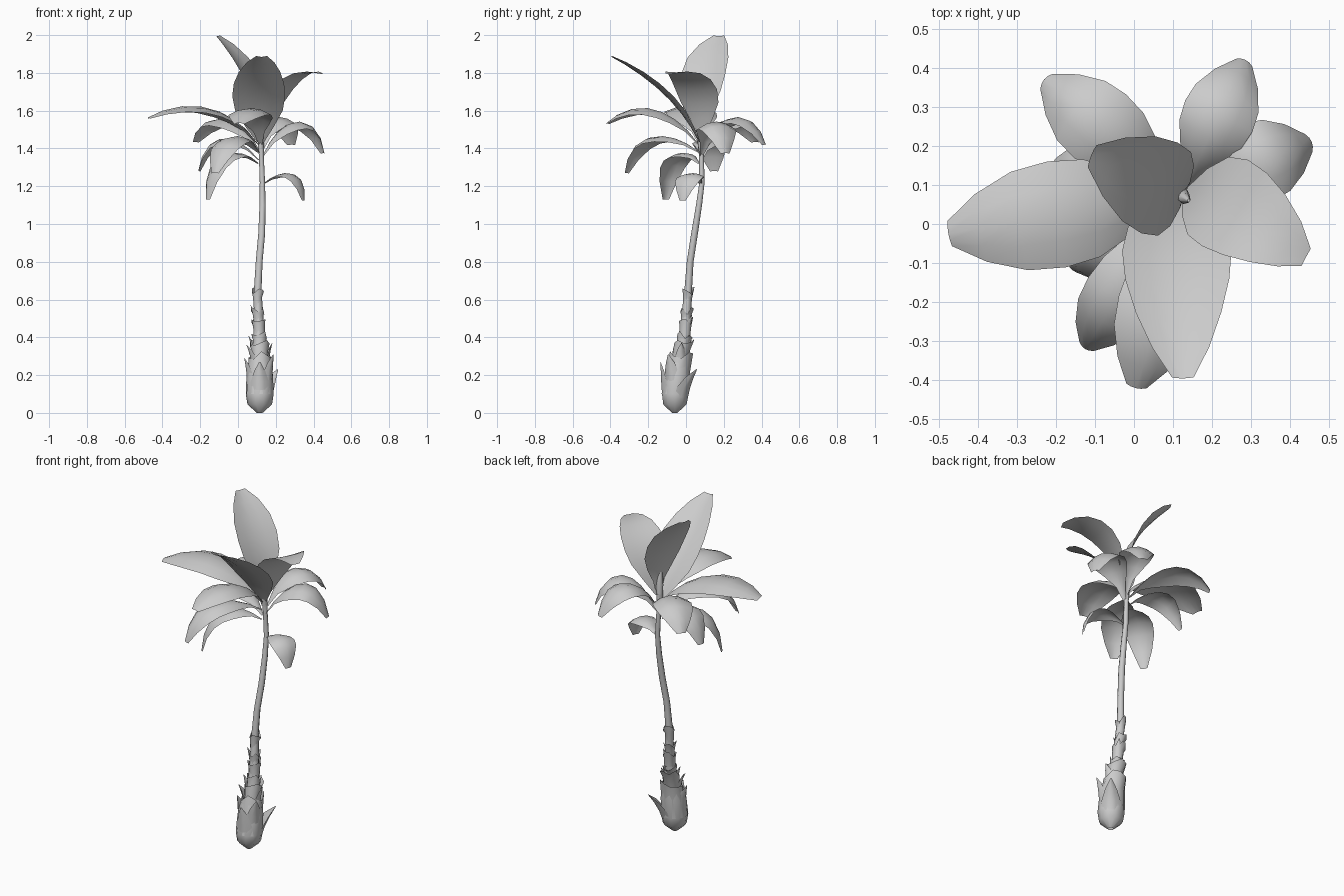
import bpy, bmesh, math, random
from mathutils import Vector

if "Cube" in bpy.data.objects:
    bpy.data.objects.remove(bpy.data.objects["Cube"])

random.seed(4)


def finish(name, bm, angle=40):
    me = bpy.data.meshes.new(name)
    bm.to_mesh(me)
    bm.free()
    ob = bpy.data.objects.new(name, me)
    bpy.context.collection.objects.link(ob)
    bpy.ops.object.select_all(action='DESELECT')
    ob.select_set(True)
    bpy.context.view_layer.objects.active = ob
    bpy.ops.object.shade_smooth_by_angle(angle=math.radians(angle))
    return ob


def tube(name, rings, sides=8, jag=0.0, caps=True):
    """Loft horizontal rings (x, y, z, radius); jag lowers points of the top ring."""
    bm = bmesh.new()
    loops = []
    for k, (x, y, z, r) in enumerate(rings):
        top = k == len(rings) - 1
        loops.append([bm.verts.new((
            x + r * math.cos(math.tau * i / sides),
            y + r * math.sin(math.tau * i / sides),
            z - (jag * random.random() if top else 0))) for i in range(sides)])
    for a, b in zip(loops, loops[1:]):
        for i in range(sides):
            j = (i + 1) % sides
            bm.faces.new((a[i], a[j], b[j], b[i]))
    if caps:
        bm.faces.new(loops[0][::-1])
        bm.faces.new(loops[-1])
    return finish(name, bm, 60)


BLADE = [(0, .08), (.14, .28), (.28, .66), (.42, .92), (.58, 1), (.74, .93), (.89, .64), (1, .24)]
BROAD = [(0, .12), (.15, .55), (.3, .9), (.45, 1), (.6, .95), (.75, .78), (.89, .52), (1, .2)]
HUSK = [(0, 1), (.35, .95), (.7, .6), (1, .06)]


def leaf(name, base, mid, tip, width, cup=-0.12, hump=0, profile=BLADE):
    """Arched sheet along a curve through base, mid and tip; hump makes the tip droop late."""
    base, mid, tip = Vector(base), Vector(mid), Vector(tip)
    ctrl = 2 * mid - (base + tip) / 2
    lean = tip - base
    side = Vector((-lean.y, lean.x, 0)).normalized()
    out = Vector((lean.x, lean.y, 0)).normalized() * .5 + Vector((0, 0, .8))

    def point(t):
        return (base * (1 - t) ** 2 + ctrl * 2 * t * (1 - t) + tip * t * t
                + out * (hump * 9.5 * t ** 3 * (1 - t)))

    bm = bmesh.new()
    rows = []
    for t, f in profile:
        p = point(t)
        up = (point(t + .01) - point(t - .01)).cross(side).normalized()
        w = width * f
        rows.append([bm.verts.new(p + side * (u * w / 2) + up * (cup * w * u * u))
                     for u in (-1, -.5, 0, .5, 1)])
    for a, b in zip(rows, rows[1:]):
        for i in range(4):
            bm.faces.new((a[i], b[i], b[i + 1], a[i + 1]))
    return finish(name, bm, 60)


# Axis of the leaning plant: x, y at a given height
AXIS = [(0, .115, -.06), (.15, .115, -.055), (.3, .115, -.03), (.4, .113, -.008),
        (.6, .102, .008), (.8, .112, .022), (1, .13, .053), (1.2, .13, .085), (1.45, .12, .08)]


def axis(z):
    for (z0, x0, y0), (z1, x1, y1) in zip(AXIS, AXIS[1:]):
        if z <= z1:
            t = (z - z0) / (z1 - z0)
            return x0 + (x1 - x0) * t, y0 + (y1 - y0) * t
    return AXIS[-1][1:]


def rings(*zr):
    return [(*axis(z), z, r) for z, r in zr]


# Slim stem and swollen base
tube("stem", rings((.2, .04), (.45, .028), (.65, .02), (.8, .018), (.95, .018),
                   (1.1, .016), (1.22, .014), (1.35, .013), (1.47, .016)))
tube("base_bulb", rings((0.0, .015), (.045, .065), (.1, .074), (.2, .070), (.27, .06)), 10, caps=False)

# Nested leaf-scar cups up the lower stem
cups = [(.10, .33, .074, .062), (.27, .40, .042, .054), (.34, .44, .036, .042),
        (.41, .51, .030, .038), (.47, .57, .024, .036), (.56, .67, .022, .032)]
for k, (z0, z1, r0, r1) in enumerate(cups):
    tube(f"sheath_{k + 1}", rings((z0, r0), ((z0 + z1) / 2, (r0 + r1) / 2 - .002), (z1, r1)),
         9, jag=.05, caps=False)

# Loose pointed husks: angle, root height, length, root radius, tip radius, width
husks = [(50, .08, .15, .072, .15, .11), (185, .18, .11, .068, .082, .09),
         (270, .12, .15, .074, .08, .10), (330, .17, .14, .07, .085, .09),
         (200, .28, .08, .05, .075, .06), (10, .27, .10, .05, .068, .06),
         (180, .32, .09, .04, .06, .05), (80, .32, .08, .04, .06, .05),
         (190, .49, .08, .026, .042, .04), (60, .44, .08, .03, .042, .04)]
for k, (deg, z, length, r0, r1, w) in enumerate(husks):
    d = Vector((math.cos(math.radians(deg)), math.sin(math.radians(deg)), 0))
    c = Vector((*axis(z), z))
    c2 = Vector((*axis(z + length), z + length))
    # follow the husk's own radial direction so it hugs the stem
    low, high = c + d * r0, c + Vector((0, 0, length)) + d * r1
    leaf(f"husk_{k + 1}", low, low * .55 + high * .45 - d * (r1 - r0) * .12, high, w, .3, 0, HUSK)

# Big crown leaves: base, middle, tip, width, cupping, late droop, outline
crown = {
    "left_leaf": ((.11, .08, 1.42), (-.14, .035, 1.605), (-.475, -.025, 1.565), .275, -.12, .012),
    "back_left_leaf": ((.11, .09, 1.39), (-.05, .22, 1.54), (-.23, .37, 1.435), .21, -.18, .03),
    "back_right_leaf": ((.13, .09, 1.40), (.20, .24, 1.55), (.285, .42, 1.42), .19, -.18, .03),
    "right_leaf": ((.13, .08, 1.36), (.285, .145, 1.52), (.455, .21, 1.375), .21, -.18, .04),
    "upper_right_leaf": ((.13, .08, 1.46), (.25, .045, 1.72), (.44, -.085, 1.795), .25, .03, .015, BROAD),
    "upper_front_leaf": ((.12, .07, 1.43), (.11, -.11, 1.68), (.125, -.395, 1.885), .28, .10, 0, BROAD),
    "front_leaf": ((.12, .07, 1.42), (.08, -.16, 1.60), (.005, -.42, 1.535), .22, -.16, .012),
    "front_left_leaf": ((.11, .07, 1.38), (-.02, -.15, 1.45), (-.125, -.32, 1.27), .18, -.18, .03),
    "top_leaf": ((.13, .08, 1.46), (.07, .09, 1.745), (-.11, .175, 1.995), .25, .08),
    "lower_left_leaf": ((.11, .07, 1.32), (-.04, -.03, 1.35), (-.165, -.11, 1.13), .17, -.16, .045),
    "side_left_leaf": ((.11, .08, 1.34), (-.06, .115, 1.44), (-.21, .15, 1.28), .18, -.16, .03),
    "lowest_right_leaf": ((.13, .08, 1.21), (.26, .03, 1.255), (.35, -.02, 1.125), .15, -.14, .03),
}
for name, args in crown.items():
    leaf(name, *args)

# Rolled young leaf in the middle of the crown
tube("young_spear", [(.12, .08, 1.40, .016), (.122, .075, 1.52, .020), (.13, .065, 1.62, .014),
                     (.14, .06, 1.66, .004)], 7)
